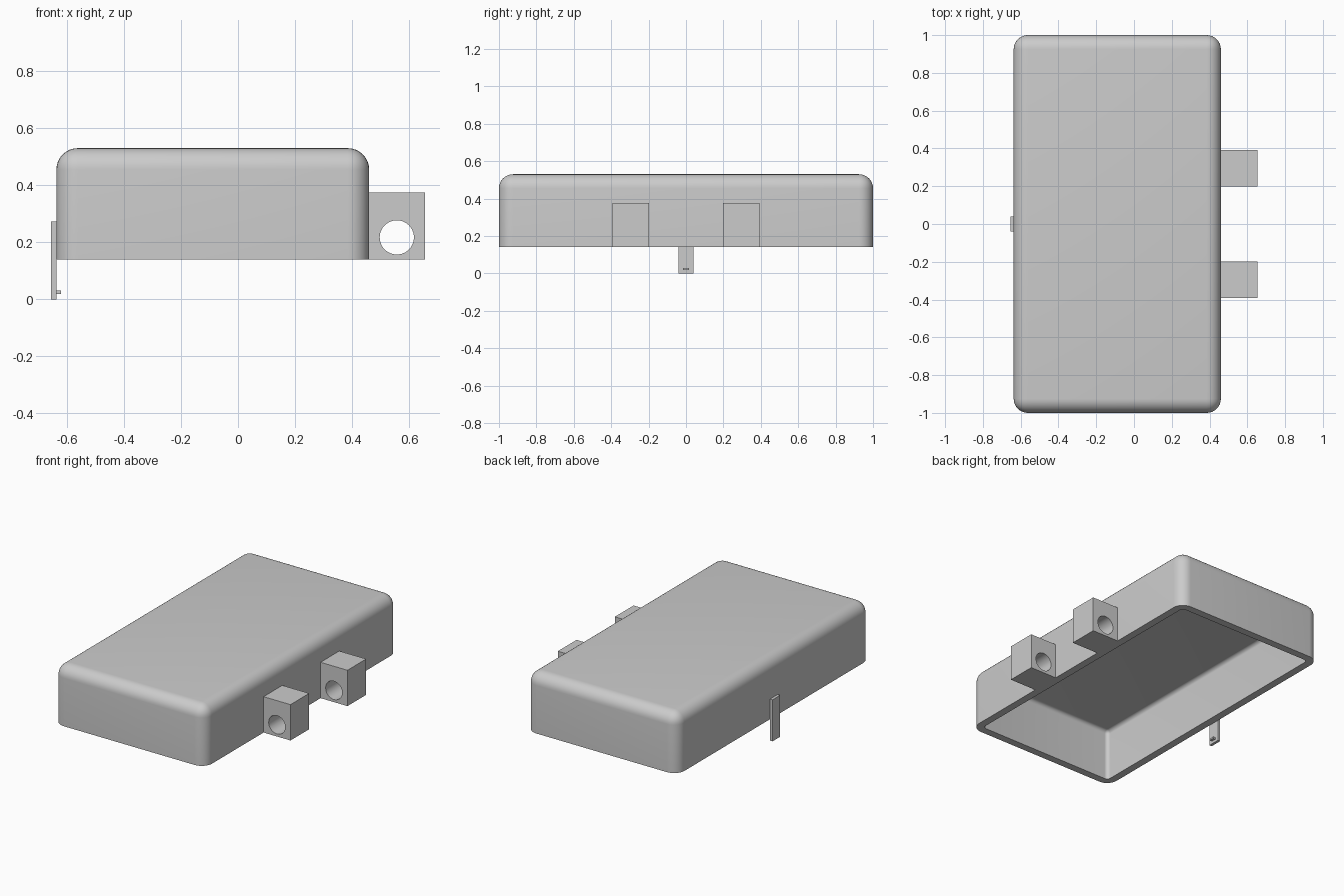
import bpy, bmesh, math
from mathutils import Matrix, Vector

cube = bpy.data.objects.get("Cube")
if cube:
    bpy.data.objects.remove(cube, do_unlink=True)

grey = bpy.data.materials.new("light grey")
grey.use_nodes = True
GREY = (0.6, 0.6, 0.6, 1)
grey.diffuse_color = GREY
grey.node_tree.nodes["Principled BSDF"].inputs["Base Color"].default_value = GREY


def add_box(bm, low, high):
    """Add a box between two corners; return its vertices."""
    low, high = Vector(low), Vector(high)
    matrix = Matrix.Translation((low + high) / 2) @ Matrix.Diagonal((*(high - low), 1))
    return bmesh.ops.create_cube(bm, size=1, matrix=matrix)["verts"]


def make_object(name, bm):
    mesh = bpy.data.meshes.new(name)
    bm.to_mesh(mesh)
    bm.free()
    mesh.materials.append(grey)
    obj = bpy.data.objects.new(name, mesh)
    bpy.context.collection.objects.link(obj)
    return obj


def smooth(obj):
    bpy.ops.object.select_all(action="DESELECT")
    obj.select_set(True)
    bpy.context.view_layer.objects.active = obj
    bpy.ops.object.shade_smooth_by_angle(angle=math.radians(30))


def open_cover(low, high, radius, segments):
    """Rounded box without its bottom face."""
    bm = bmesh.new()
    add_box(bm, low, high)
    bottom = [f for f in bm.faces if f.normal.z < -0.9]
    bmesh.ops.delete(bm, geom=bottom, context="FACES_ONLY")
    edges = [e for e in bm.edges if not e.is_boundary]
    bmesh.ops.bevel(bm, geom=edges, offset=radius, segments=segments,
                    profile=0.5, affect="EDGES", clamp_overlap=True)
    return bm


# Hollow cover: outer skin, reversed inner skin, and a flat rim between them
BASE, TOP, WALL, RADIUS, SEGMENTS = 0.14, 0.53, 0.05, 0.075, 8
LEFT, RIGHT = -0.637, 0.46
cover = open_cover((LEFT, -1, BASE), (RIGHT, 1, TOP), RADIUS, SEGMENTS)
inner = open_cover((LEFT + WALL, WALL - 1, BASE), (RIGHT - WALL, 1 - WALL, TOP - WALL),
                   RADIUS - WALL, SEGMENTS)
bmesh.ops.reverse_faces(inner, faces=inner.faces)
inner_mesh = bpy.data.meshes.new("inner_skin")
inner.to_mesh(inner_mesh)
inner.free()
cover.from_mesh(inner_mesh)
bpy.data.meshes.remove(inner_mesh)
bmesh.ops.bridge_loops(cover, edges=[e for e in cover.edges if e.is_boundary])
bmesh.ops.recalc_face_normals(cover, faces=cover.faces)
smooth(make_object("cover", cover))

# Shared cutter for the hinge pin holes
bm = bmesh.new()
bmesh.ops.create_cone(bm, cap_ends=True, segments=48, radius1=0.06, radius2=0.06, depth=1.2,
                      matrix=Matrix.Translation((0.557, 0, 0.217)) @ Matrix.Rotation(math.pi / 2, 4, "X"))
cutter = make_object("pin_hole_cutter", bm)
cutter.hide_render = True
cutter.hide_viewport = True
cutter.display_type = "WIRE"

# Two hinge lugs on the side
for name, y in (("front_hinge_lug", -0.295), ("back_hinge_lug", 0.295)):
    bm = bmesh.new()
    add_box(bm, (RIGHT - 0.02, y - 0.097, BASE), (0.655, y + 0.097, 0.375))
    lug = make_object(name, bm)
    hole = lug.modifiers.new("pin hole", "BOOLEAN")
    hole.operation = "DIFFERENCE"
    hole.solver = "EXACT"
    hole.object = cutter
    bpy.context.view_layer.objects.active = lug
    lug.select_set(True)
    bpy.ops.object.modifier_apply(modifier=hole.name)
    smooth(lug)

# Latch strip on the opposite side, with a small catch at its foot
for name, low, high in (
    ("latch_strip", (-0.655, -0.04, 0), (LEFT, 0.04, 0.272)),
    ("latch_catch", (LEFT - 0.005, -0.015, 0.018), (-0.62, 0.015, 0.03)),
):
    bm = bmesh.new()
    add_box(bm, low, high)
    make_object(name, bm)
